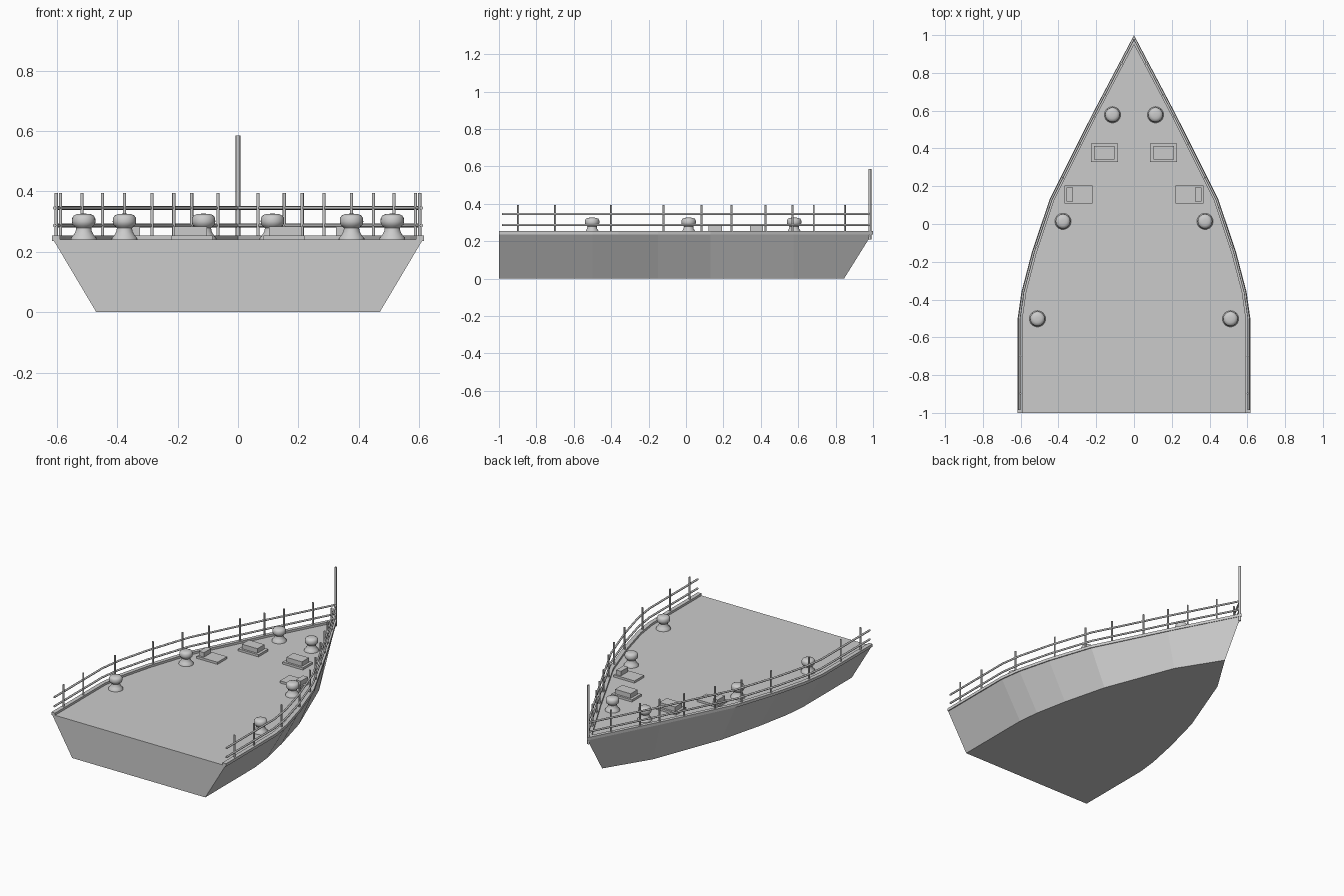
import bpy, bmesh, math

if "Cube" in bpy.data.objects:
    bpy.data.objects.remove(bpy.data.objects["Cube"])

grey = bpy.data.materials.new("ship grey")
grey.diffuse_color = (0.6, 0.6, 0.6, 1)
grey.use_nodes = True
grey.node_tree.nodes["Principled BSDF"].inputs["Base Color"].default_value = grey.diffuse_color

DECK = 0.24
# half outline of the deck, stern to bow
EDGE = [(0.612, -1), (0.612, -0.5), (0.592, -0.36), (0.537, -0.15),
        (0.443, 0.13), (0.22, 0.575), (0, 0.995)]


def finish(name, bm, smooth=False):
    bmesh.ops.recalc_face_normals(bm, faces=bm.faces)
    me = bpy.data.meshes.new(name)
    bm.to_mesh(me)
    bm.free()
    me.materials.append(grey)
    ob = bpy.data.objects.new(name, me)
    bpy.context.collection.objects.link(ob)
    if smooth:
        bpy.ops.object.select_all(action='DESELECT')
        bpy.context.view_layer.objects.active = ob
        ob.select_set(True)
        bpy.ops.object.shade_smooth_by_angle(angle=math.radians(40))
    return ob


def loft(bm, rings, caps=True):
    """Bridge closed rings of equal length and cap the ends."""
    vs = [[bm.verts.new(p) for p in r] for r in rings]
    n = len(vs[0])
    for a, b in zip(vs, vs[1:]):
        for i in range(n):
            j = (i + 1) % n
            bm.faces.new((a[i], a[j], b[j], b[i]))
    if caps:
        bm.faces.new(vs[0])
        bm.faces.new(vs[-1])


def box(name, x0, x1, y0, y1, z0, z1):
    bm = bmesh.new()
    loft(bm, [[(x0, y0, z), (x1, y0, z), (x1, y1, z), (x0, y1, z)] for z in (z0, z1)])
    return finish(name, bm)


def lathe(name, x, y, profile, sides, smooth=True):
    bm = bmesh.new()
    loft(bm, [[(x + r * math.cos(2 * math.pi * i / sides),
                y + r * math.sin(2 * math.pi * i / sides), z) for i in range(sides)]
              for r, z in profile])
    return finish(name, bm, smooth)


def edge_x(y):
    for (xa, ya), (xb, yb) in zip(EDGE, EDGE[1:]):
        if ya <= y <= yb:
            return xa + (xb - xa) * (y - ya) / (yb - ya)
    return 0


# hull with flared sides and raked bow
def full(half, z):
    return [(x, y, z) for x, y in half] + [(-x, y, z) for x, y in reversed(half[:-1])]


bm = bmesh.new()
bottom = [(x * 0.767, min(y, 0.845)) for x, y in EDGE]
loft(bm, [full(bottom, 0), full(EDGE, DECK)])
finish("hull", bm)

for s, side in ((-1, "left"), (1, "right")):
    # raised gunwale strip along the deck edge
    bm = bmesh.new()
    rings = []
    for i, (x, y) in enumerate(EDGE):
        tip = i == len(EDGE) - 1
        xo, yo = (0, 1.0) if tip else (x + 0.004, y)
        xi, yi = (0, 0.95) if tip else (x - 0.022, y)
        rings.append([(s * xo, yo, 0.236), (s * xo, yo, 0.254),
                      (s * xi, yi, 0.254), (s * xi, yi, 0.236)])
    loft(bm, rings)
    finish(side + "_gunwale", bm)

    # two handrail bars following the edge
    for z, label in ((0.287, "lower"), (0.345, "upper")):
        cu = bpy.data.curves.new("rail", 'CURVE')
        cu.dimensions = '3D'
        cu.bevel_depth = 0.006
        cu.bevel_resolution = 2
        cu.use_fill_caps = True
        sp = cu.splines.new('POLY')
        sp.points.add(len(EDGE) - 1)
        for p, (x, y) in zip(sp.points, EDGE):
            p.co = (s * max(x - 0.005, 0), min(max(y, -0.985), 0.985), z, 1)
        ob = bpy.data.objects.new(side + "_" + label + "_rail", cu)
        bpy.context.collection.objects.link(ob)
        cu.materials.append(grey)
        bpy.ops.object.select_all(action='DESELECT')
        bpy.context.view_layer.objects.active = ob
        ob.select_set(True)
        bpy.ops.object.convert(target='MESH')

    # rail posts
    for y in (-0.897, -0.70, -0.40, -0.12, 0.083, 0.244, 0.426, 0.57, 0.683, 0.849):
        lathe(side + "_rail_post", s * (edge_x(y) - 0.01), y,
              [(0.0055, DECK), (0.0055, 0.394)], 10)

    # mushroom bollards
    for x, y in ((0.114, 0.578), (0.376, 0.014), (0.511, -0.502)):
        lathe(side + "_bollard", s * x, y,
              [(0.043, DECK), (0.042, 0.246), (0.034, 0.255), (0.027, 0.267),
               (0.025, 0.278), (0.030, 0.284), (0.037, 0.290), (0.039, 0.300),
               (0.038, 0.312), (0.033, 0.320), (0.022, 0.325), (0.008, 0.326)], 24)

    # forward hatch: plate with a raised lid
    def mirrored(name, a, b, *rest):
        box(side + name, min(s * a, s * b), max(s * a, s * b), *rest)

    mirrored("_forward_hatch_base", 0.085, 0.228, 0.328, 0.425, DECK - 0.005, 0.254)
    mirrored("_forward_hatch_lid", 0.102, 0.212, 0.341, 0.412, 0.25, 0.283)

    # aft hatch: plate with a narrow block at its outer end
    mirrored("_aft_hatch_base", 0.22, 0.367, 0.108, 0.204, DECK - 0.005, 0.254)
    mirrored("_aft_hatch_block", 0.324, 0.358, 0.12, 0.193, 0.25, 0.283)

# bow staff
lathe("bow_staff", 0, 0.983, [(0.0075, 0.21), (0.0075, 0.585)], 12)
